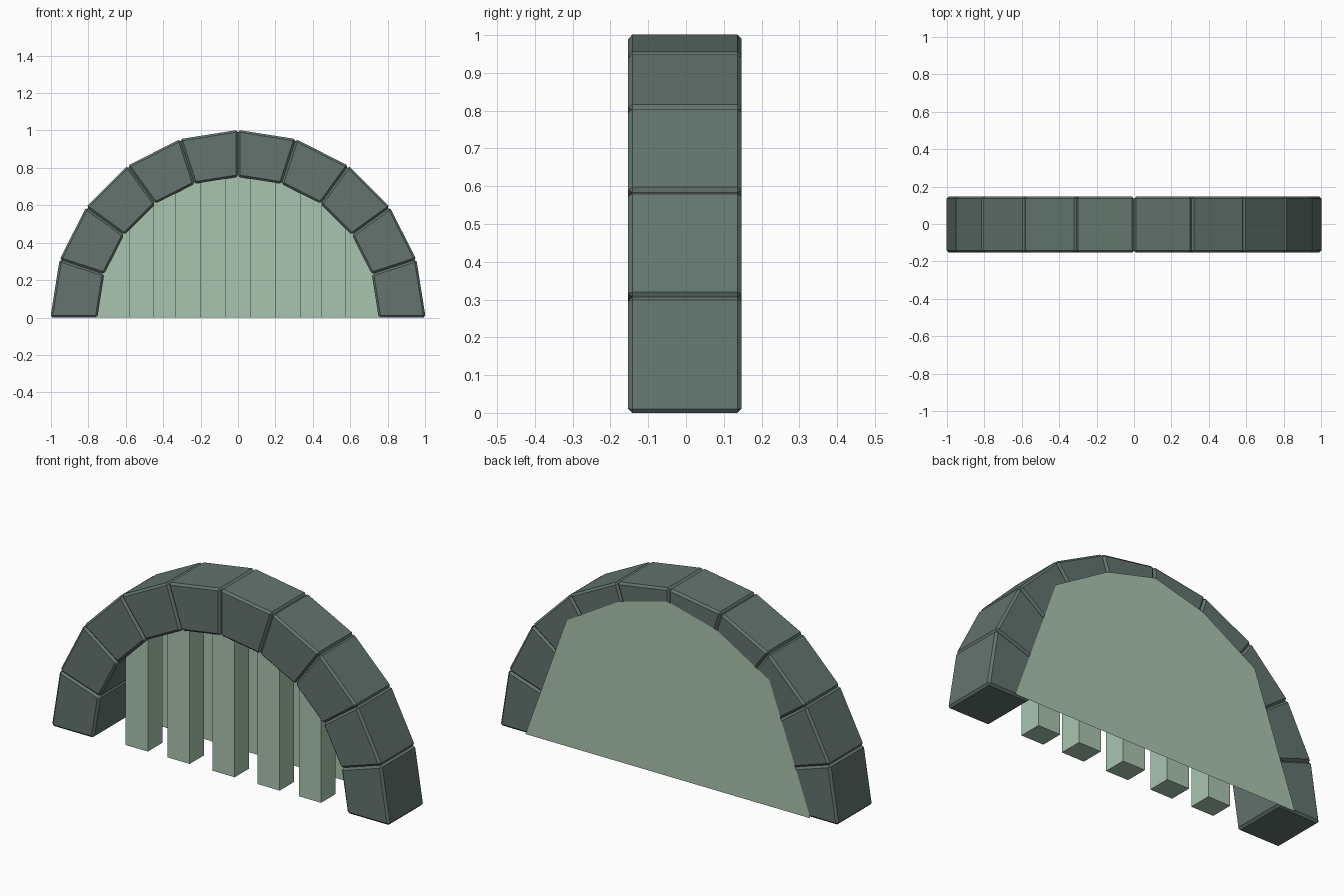
import bpy, bmesh
from math import sin, cos, pi

if "Cube" in bpy.data.objects:
    bpy.data.objects.remove(bpy.data.objects["Cube"])


def material(name, rgb):
    m = bpy.data.materials.new(name)
    m.diffuse_color = (*rgb, 1)
    m.use_nodes = True
    m.node_tree.nodes["Principled BSDF"].inputs["Base Color"].default_value = m.diffuse_color
    return m


STONE = material("dark_stone", (0.125, 0.175, 0.155))
PALE = material("pale_green", (0.40, 0.56, 0.43))


def extrude_profile(name, pts, y0, y1, mat, bevel=0):
    """Polygon in the xz plane, extruded from y0 to y1 (flat if equal)."""
    bm = bmesh.new()
    face = bm.faces.new([bm.verts.new((x, y0, z)) for x, z in pts])
    if y1 != y0:
        ext = bmesh.ops.extrude_face_region(bm, geom=[face])
        verts = [g for g in ext["geom"] if isinstance(g, bmesh.types.BMVert)]
        bmesh.ops.translate(bm, verts=verts, vec=(0, y1 - y0, 0))
    if bevel:
        bmesh.ops.bevel(bm, geom=bm.edges[:], offset=bevel, segments=1,
                        affect='EDGES', profile=0.5)
    bmesh.ops.recalc_face_normals(bm, faces=bm.faces[:])
    me = bpy.data.meshes.new(name)
    bm.to_mesh(me)
    bm.free()
    me.materials.append(mat)
    ob = bpy.data.objects.new(name, me)
    bpy.context.collection.objects.link(ob)
    return ob


# ring of ten wedge-shaped arch stones
COUNT, R_OUT, R_IN = 10, 1.003, 0.752
for i in range(COUNT):
    a, b = pi * i / COUNT, pi * (i + 1) / COUNT
    pts = [(r * cos(t), r * sin(t))
           for r, t in ((R_IN, a), (R_OUT, a), (R_OUT, b), (R_IN, b))]
    extrude_profile(f"arch_stone_{i + 1}", pts, -0.153, 0.147, STONE, 0.011)

# five upright bars, tops buried in the arch
for x, top in ((-0.515, 0.66), (-0.267, 0.77), (0, 0.81),
               (0.267, 0.77), (0.512, 0.66)):
    extrude_profile("bar", [(x - 0.066, 0), (x + 0.066, 0),
                            (x + 0.066, top), (x - 0.066, top)],
                    -0.122, 0.0, PALE)

# flat panel closing the back
half = [(0.845, 0), (0.602, 0.675), (0.29, 0.86)]
outline = half + [(0, 0.935)] + [(-x, z) for x, z in reversed(half)]
extrude_profile("back_panel", outline, 0.153, 0.153, PALE)
